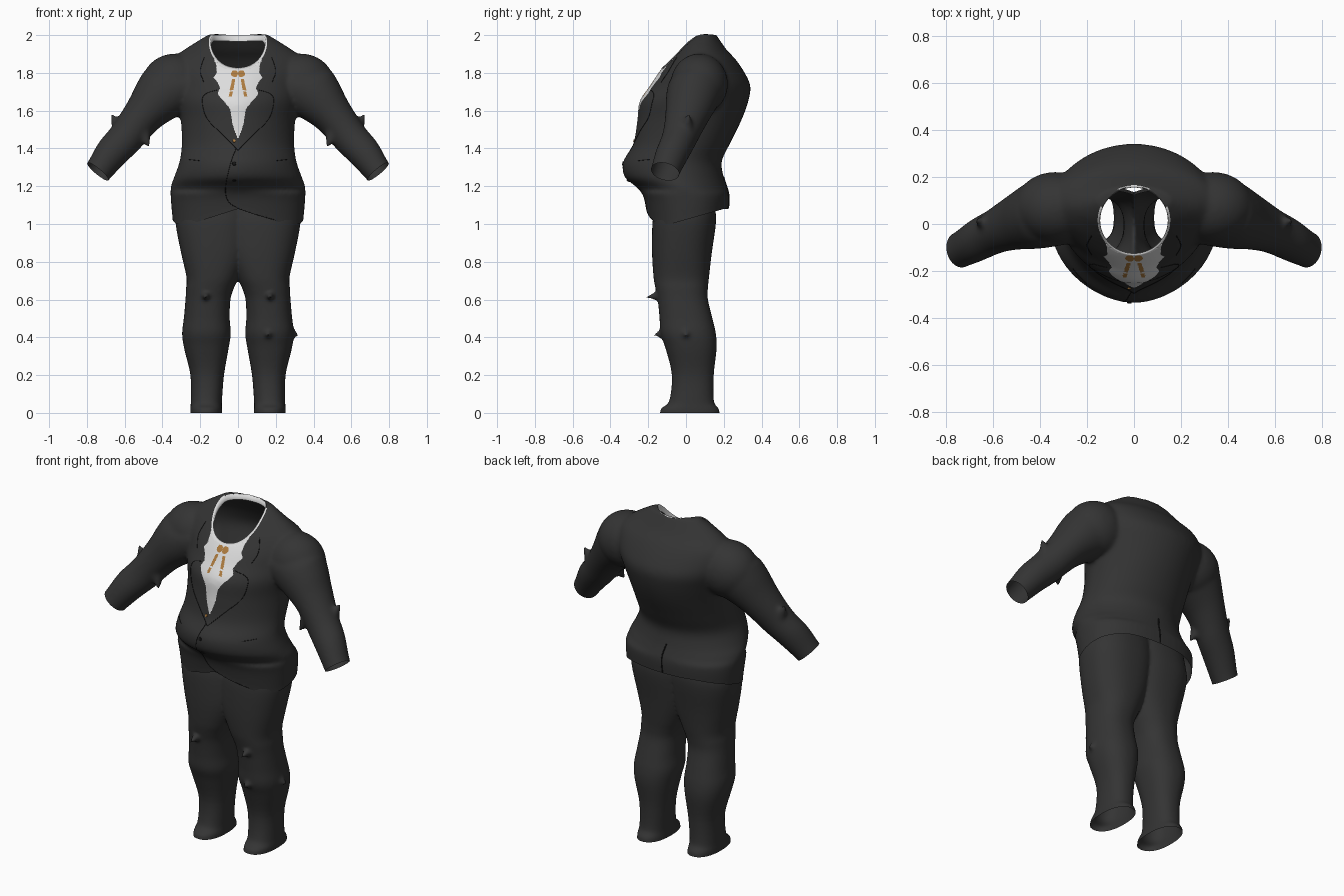
import bpy, bmesh, math
from mathutils import Matrix, Vector
from mathutils.bvhtree import BVHTree

if "Cube" in bpy.data.objects:
    bpy.data.objects.remove(bpy.data.objects["Cube"])


def material(name, r, g, b):
    m = bpy.data.materials.new(name)
    m.use_nodes = True
    m.diffuse_color = (r, g, b, 1)
    bsdf = m.node_tree.nodes["Principled BSDF"]
    bsdf.inputs["Base Color"].default_value = (r, g, b, 1)
    bsdf.inputs["Roughness"].default_value = 0.8
    return m


SUIT = material("charcoal cloth", 0.034, 0.034, 0.034)
SHIRT = material("white shirt", 0.72, 0.72, 0.72)
GOLD = material("gold tie", 0.42, 0.2, 0.05)
SEAM = material("black seam", 0.008, 0.008, 0.008)


def smooth(table, steps=4):
    """Catmull-Rom rows between the given rows."""
    rows = [Vector(r) for r in table]
    rows = [rows[0]] + rows + [rows[-1]]
    out = []
    for a, b, c, d in zip(rows, rows[1:], rows[2:], rows[3:]):
        for k in range(steps):
            t = k / steps
            out.append(b + (c - a) * (t / 2) + (a * 2 - b * 5 + c * 4 - d) * (t * t / 2)
                       + (b * 3 - a - c * 3 + d) * (t ** 3 / 2))
    return out + [rows[-1]]


def oval(x0, x1, y0, y1, z, front=2.0, back=2.0, count=48):
    """Horizontal ring between x and y limits; powers set how boxy each half is."""
    ring = []
    for i in range(count):
        a = math.tau * i / count
        c, s = math.cos(a), math.sin(a)
        power = front if s < 0 else back
        px = math.copysign(abs(c) ** (2 / power), c)
        py = math.copysign(abs(s) ** (2 / power), s)
        ring.append(Vector(((x0 + x1 + (x1 - x0) * px) / 2, (y0 + y1 + (y1 - y0) * py) / 2, z)))
    return ring


def loft(bm, rings, mirror=False, caps=True):
    for side in ((1, -1) if mirror else (1,)):
        rows = [[bm.verts.new((p.x * side, p.y, p.z)) for p in ring] for ring in rings]
        for a, b in zip(rows, rows[1:]):
            for i in range(len(a)):
                j = (i + 1) % len(a)
                bm.faces.new((a[i], a[j], b[j], b[i]))
        if caps:
            bm.faces.new(rows[0])
            bm.faces.new(rows[-1])


def spike(bm, base, direction, radius, length, sides=(1, -1)):
    """Pointed cloth fold."""
    for side in sides:
        d = Vector((direction[0] * side, *direction[1:])).normalized()
        m = d.to_track_quat("Z", "Y").to_matrix().to_4x4()
        m.translation = Vector((base[0] * side, *base[1:])) + d * length / 2
        bmesh.ops.create_cone(bm, cap_ends=True, segments=12, radius1=radius, radius2=0.002,
                              depth=length, matrix=m)


def make_object(name, bm, mats):
    me = bpy.data.meshes.new(name)
    bm.to_mesh(me)
    ob = bpy.data.objects.new(name, me)
    bpy.context.collection.objects.link(ob)
    for m in mats:
        me.materials.append(m)
    return ob


def fuse(name, bm, mats, passes):
    """Melt overlapping volumes into a single cloth skin."""
    bmesh.ops.recalc_face_normals(bm, faces=bm.faces)
    ob = make_object(name, bm, mats)
    rem = ob.modifiers.new("fuse", "REMESH")
    rem.mode, rem.voxel_size = "VOXEL", 0.01
    sm = ob.modifiers.new("soften", "SMOOTH")
    sm.factor, sm.iterations = 0.5, passes
    bpy.context.view_layer.update()
    me = bpy.data.meshes.new_from_object(ob.evaluated_get(bpy.context.evaluated_depsgraph_get()))
    ob.modifiers.clear()
    ob.data = me
    me.materials.clear()
    for m in mats:
        me.materials.append(m)
    out = bmesh.new()
    out.from_mesh(me)
    return ob, out


def remove_verts(bm, test):
    bmesh.ops.delete(bm, geom=[v for v in bm.verts if test(v.co)], context="VERTS")


def finish(ob, bm):
    bm.to_mesh(ob.data)
    bm.free()
    ob.data.shade_smooth()


def interp(table, t):
    for (a, va), (b, vb) in zip(table, table[1:]):
        if a <= t <= b:
            return va + (vb - va) * (t - a) / (b - a)
    return -1


# Jacket volume: height, half width, front, back
TORSO = [(.93, .335, -.19, .19), (1.05, .349, -.205, .22), (1.15, .357, -.227, .227),
         (1.2, .356, -.268, .214), (1.25, .338, -.326, .199), (1.33, .31, -.333, .189),
         (1.42, .298, -.28, .23), (1.55, .303, -.258, .294), (1.65, .325, -.246, .33),
         (1.73, .345, -.192, .341), (1.8, .36, -.146, .311), (1.87, .35, -.09, .264),
         (1.92, .29, -.05, .217), (1.965, .22, -.015, .185), (2.005, .155, .04, .158)]
bm = bmesh.new()
loft(bm, [oval(-w, w, f, b, z, 2.3 if z < 1.17 else 1.8, 2.3 if z < 1.17 else 2) for z, w, f, b in smooth(TORSO)])

# Rounded shoulders
for side in (1, -1):
    place = Matrix.Translation((.335 * side, .07, 1.74)) @ Matrix.Diagonal((.175, .152, .162, 1))
    bmesh.ops.create_uvsphere(bm, u_segments=32, v_segments=20, radius=1, matrix=place)

# Sleeves: centre x, y, z, thickness, depth
SLEEVE = [(.25, .07, 1.75, .13, .15), (.35, .058, 1.72, .162, .155), (.415, .04, 1.67, .144, .146),
          (.49, .015, 1.59, .112, .124), (.55, -.01, 1.515, .099, .107), (.6, -.035, 1.45, .094, .097),
          (.67, -.07, 1.375, .088, .092), (.742, -.11, 1.277, .073, .08), (.8, -.14, 1.2, .073, .08)]
rings = []
for x, y, z, t, d in smooth(SLEEVE):
    angles = [math.tau * i / 32 for i in range(32)]
    rings.append([Vector((x + .77 * t * math.cos(a), y + d * math.sin(a), z + .64 * t * math.cos(a)))
                  for a in angles])
loft(bm, rings, mirror=True)
spike(bm, (.625, .0, 1.5), (.45, .15, .8), .045, .11)
spike(bm, (.5, -.06, 1.47), (-.4, -.3, -.8), .04, .085)
jacket, bm = fuse("jacket", bm, [SUIT, SHIRT, GOLD], 14)
skin = BVHTree.FromBMesh(bm)

# Open the sleeve ends
for side in (1, -1):
    part = [g for seq in (bm.verts, bm.edges, bm.faces) for g in seq
            if all(v.co.x * side > .5 for v in ([g] if isinstance(g, bmesh.types.BMVert) else g.verts))]
    bmesh.ops.bisect_plane(bm, geom=part, plane_co=(.742 * side, -.11, 1.277),
                           plane_no=(.62 * side, -.2, -.75), clear_outer=True)

# Open the neck and the hem, then tidy both edges
NX, NY, NC = .146, .142, .015


def neck(p):
    return math.hypot(p.x / NX, (p.y - NC) / NY)


def hem(p):
    rise = .08 * min(1, max(0, (p.y + .08) / .28))
    front = .08 * max(0, 1 - abs(p.x) / .25) if p.y < 0 else 0
    return 1.0 + max(front, rise)


remove_verts(bm, lambda p: (p.z > 1.7 and neck(p) < 1) or (abs(p.x) < .5 and p.z < hem(p)))
for v in [v for v in bm.verts if v.is_boundary and abs(v.co.x) < .5]:
    if v.co.z > 1.7:
        k = neck(v.co)
        v.co.x, v.co.y = v.co.x / k, NC + (v.co.y - NC) / k
    else:
        v.co.z = hem(v.co)

# Shirt front with ragged edge, and gold tie, on a finer patch of cloth
SHIRT_EDGE = [(1.455, .004), (1.5, .02), (1.535, .03), (1.6, .04), (1.62, .05), (1.645, .07), (1.665, .09),
              (1.69, .108), (1.72, .095), (1.75, .108), (1.775, .13), (1.8, .112), (1.84, .115), (1.9, .135)]
patch = [e for e in bm.edges if all(v.co.y < 0 and abs(v.co.x) < .15 and 1.44 < v.co.z < 1.9 for v in e.verts)]
bmesh.ops.subdivide_edges(bm, edges=patch, cuts=2, use_grid_fill=True)
bm.normal_update()
for f in bm.faces:
    c = f.calc_center_median()
    if c.y < 0 and abs(c.x) < interp(SHIRT_EDGE, c.z):
        f.material_index = 1
        bow = math.hypot((abs(c.x) - .018) / .019, (c.z - 1.796) / .018) < 1
        tail = 1.675 < c.z < 1.768 and abs(abs(c.x) - .04 + (c.z - 1.68) * .2) < .009
        if bow or (tail and not 1.7 < c.z < 1.708):
            f.material_index = 2
finish(jacket, bm)

# Shirt collar band around the neck
rows = [[], [], []]
for i in range(64):
    a = math.tau * i / 64
    for row, (scale, lift) in zip(rows, ((.985, -.035), (.99, .004), (1.06, .004))):
        x, y = NX * scale * math.cos(a), NC + NY * scale * math.sin(a)
        hit = skin.ray_cast(Vector((x, y, 3)), Vector((0, 0, -1)))[0]
        row.append(Vector((x, y, min(hit.z + lift, 2.0))))
bm = bmesh.new()
loft(bm, rows, caps=False)
collar = make_object("shirt_collar", bm, [SHIRT])
finish(collar, bm)

# Trousers: height, inner, outer, front, back
LEG = [(-.05, .08, .25, -.14, .185), (.02, .085, .252, -.135, .175), (.06, .085, .25, -.09, .148),
       (.2, .074, .252, -.075, .147), (.34, .05, .285, -.108, .162), (.42, .038, .296, -.135, .158),
       (.5, .044, .287, -.14, .14), (.6, .04, .278, -.15, .116), (.66, .022, .275, -.162, .116),
       (.72, -.006, .273, -.172, .122), (.85, -.06, .302, -.18, .137), (1.0, -.08, .33, -.178, .158),
       (1.08, -.08, .325, -.165, .155), (1.24, -.08, .3, -.14, .13)]
bm = bmesh.new()
loft(bm, [oval(i, o, f, b, z, 2.3, 2.3) for z, i, o, f, b in smooth(LEG)], mirror=True)
spike(bm, (.17, -.12, .625), (0, -1, -.15), .035, .1)
spike(bm, (.16, -.1, .42), (0, -1, -.1), .04, .075, sides=(1,))
spike(bm, (.25, .0, .425), (1, 0, -.2), .07, .072, sides=(1,))
trousers, bm = fuse("trousers", bm, [SUIT], 5)
remove_verts(bm, lambda p: p.z < 0 or p.z > 1.17)
for v in [v for v in bm.verts if v.is_boundary and v.co.z < .1]:
    v.co.z = 0
finish(trousers, bm)


# Seams laid on the cloth
def seam(name, points, back=False, mirror=False, radius=.0018):
    curve = bpy.data.curves.new(name, "CURVE")
    curve.dimensions, curve.bevel_depth, curve.bevel_resolution = "3D", radius, 1
    way = -1 if back else 1
    for side in ((1, -1) if mirror else (1,)):
        path = []
        for x, z in smooth(points, 9):
            hit = skin.ray_cast(Vector((side * x, -2 * way, z)), Vector((0, way, 0)))[0]
            if hit:
                path.append(hit)
        line = curve.splines.new("POLY")
        line.points.add(len(path) - 1)
        for p, co in zip(line.points, path):
            p.co = (*co, 1)
    curve.materials.append(SEAM)
    bpy.context.collection.objects.link(bpy.data.objects.new(name, curve))


seam("lapel_edge", [(.11, 1.71), (.17, 1.69), (.19, 1.65), (.165, 1.56), (.09, 1.48), (.0, 1.39)], mirror=True)
seam("lapel_notch", [(.18, 1.88), (.2, 1.81), (.18, 1.75)], mirror=True)
seam("pocket", [(.2, 1.335), (.26, 1.342)], mirror=True)
seam("front_edge", [(-.01, 1.4), (-.04, 1.32), (-.065, 1.2), (-.06, 1.14), (-.03, 1.1), (.05, 1.065), (.2, 1.02)])
seam("back_vent", [(.0, 1.085), (.005, 1.18), (-.01, 1.25)], back=True, radius=.004)

# Buttons
for n, (z, size, mat) in enumerate(((1.44, .009, GOLD), (1.32, .012, SEAM), (1.23, .01, SEAM))):
    hit = skin.ray_cast(Vector((-.02, -2, z)), Vector((0, 1, 0)))
    bm = bmesh.new()
    m = hit[1].to_track_quat("Z", "Y").to_matrix().to_4x4()
    m.translation = hit[0]
    bmesh.ops.create_cone(bm, cap_ends=True, segments=16, radius1=size, radius2=size * .8, depth=.009, matrix=m)
    make_object(f"button_{n + 1}", bm, [mat])
    bm.free()
